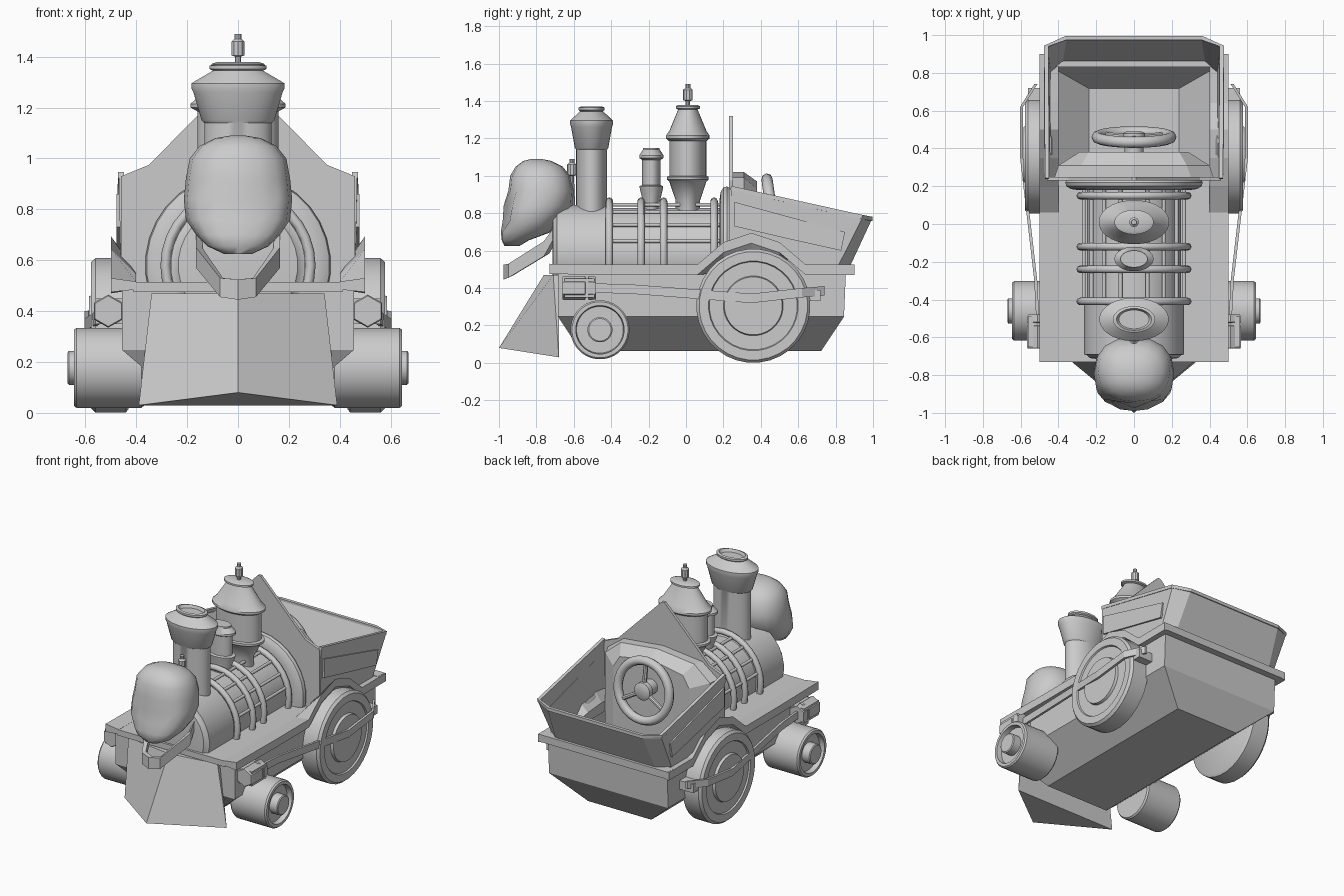
import bpy, bmesh
from math import sin, cos, pi, radians, copysign
from mathutils import Vector

if "Cube" in bpy.data.objects:
    bpy.data.objects.remove(bpy.data.objects["Cube"])


def mesh(name, verts, faces, smooth=0, mirror=False, thick=0):
    me = bpy.data.meshes.new(name)
    me.from_pydata([tuple(v) for v in verts], [], faces)
    bm = bmesh.new()
    bm.from_mesh(me)
    bmesh.ops.remove_doubles(bm, verts=bm.verts, dist=1e-5)
    bmesh.ops.recalc_face_normals(bm, faces=bm.faces)
    bm.to_mesh(me)
    bm.free()
    ob = bpy.data.objects.new(name, me)
    bpy.context.collection.objects.link(ob)
    if thick:
        m = ob.modifiers.new("thickness", "SOLIDIFY")
        m.thickness, m.offset = thick, 0
    if mirror:
        ob.modifiers.new("mirror", "MIRROR").use_clip = False
    if smooth:
        bpy.ops.object.select_all(action="DESELECT")
        ob.select_set(True)
        bpy.context.view_layer.objects.active = ob
        bpy.ops.object.shade_smooth_by_angle(angle=radians(smooth))
    return ob


def loft(name, rings, caps=(True, True), closed=True, **kw):
    n = len(rings[0])
    verts = [p for r in rings for p in r]
    faces = [[i * n + j, i * n + (j + 1) % n, (i + 1) * n + (j + 1) % n, (i + 1) * n + j]
             for i in range(len(rings) - 1) for j in range(n if closed else n - 1)]
    if caps[0]:
        faces.append(list(range(n)))
    if caps[1]:
        faces.append(list(range(len(verts) - n, len(verts))))
    return mesh(name, verts, faces, **kw)


def lathe(name, prof, axis, loc, n=32, sx=1, smooth=35, mirror=False):
    """prof = (radius, distance along axis); ends are capped."""
    def place(r, h, a):
        c, s = r * cos(a), r * sin(a)
        p = {"x": (h, c, s), "y": (c, h, s), "z": (c * sx, s, h)}[axis]
        return Vector(p) + Vector(loc)
    rings = [[place(r, h, 2 * pi * (k + .5) / n) for k in range(n)] for r, h in prof]
    return loft(name, rings, smooth=smooth, mirror=mirror)


def torus(name, R, r, loc, tilt=0, n=32, m=8):
    rings = []
    for i in range(n + 1):
        a = 2 * pi * i / n
        ring = []
        for j in range(m):
            b = 2 * pi * j / m
            q, y = R + r * cos(b), r * sin(b)
            x, z = q * cos(a), q * sin(a)
            ring.append(Vector((x, y * cos(tilt) - z * sin(tilt), y * sin(tilt) + z * cos(tilt))) + Vector(loc))
        rings.append(ring)
    return loft(name, rings, caps=(False, False), smooth=50)


def tube(name, pts, r, n=8, **kw):
    """Straight-segment bar through pts."""
    pts = [Vector(p) for p in pts]
    rings = []
    for i, p in enumerate(pts):
        d = (pts[min(i + 1, len(pts) - 1)] - pts[max(i - 1, 0)]).normalized()
        u = d.cross(Vector((0, 0, 1)) if abs(d.z) < .9 else Vector((0, 1, 0))).normalized()
        v = d.cross(u)
        rings.append([p + r * (u * cos(2 * pi * (k + .5) / n) + v * sin(2 * pi * (k + .5) / n)) for k in range(n)])
    return loft(name, rings, **kw)


def box(name, x0, x1, y0, y1, z0, z1, **kw):
    return loft(name, [[(x0, y0, z), (x1, y0, z), (x1, y1, z), (x0, y1, z)] for z in (z0, z1)], **kw)


def sym(half):
    """Mirror a half outline (x > 0 side) into a full closed outline."""
    return half + [(-x, *rest) for x, *rest in reversed(half)]


# Hollow hull with tapered bottom
hull = [(.24, -.56, .72, .07), (.45, -.68, .84, .25), (.45, -.68, .85, .5)]
loft("hull", [[(-x, a, z), (x, a, z), (x, b, z), (-x, b, z)] for x, a, b, z in hull],
     caps=(True, False), thick=.015)

# Running boards arching over the rear wheels, plus deck and rear belt
path = [(-.73, .53), (-.3, .525), (.06, .525), (.2, .645), (.35, .695), (.5, .645), (.64, .525), (.9, .525)]
loft("running_board", [[(.50, y, z), (.50, y, z - .055), (.40, y, .485), (.40, y, .515 + .25 * (z - .525))]
                       for y, z in path], mirror=True)
box("deck", -.41, .41, -.73, .25, .475, .515)
box("rear_belt", -.49, .49, .83, .9, .475, .525)

# Wedge-shaped plough at the front
front = [(.34, -.71, .47), (0, -.76, .47), (-.34, -.71, .47)]
low = [(.39, -.68, .03), (0, -1.0, .08), (-.39, -.68, .03)]
mesh("plough", front + low + [(.34, -.68, .47), (-.34, -.68, .47)],
     [(0, 1, 4, 3), (1, 2, 5, 4), (0, 6, 7, 2, 1), (6, 0, 3), (2, 7, 5), (3, 4, 5), (6, 3, 5, 7)])

# Boiler, bands and rods
lathe("boiler", [(.19, -.715), (.235, -.71), (.25, -.695), (.265, -.69), (.265, -.42), (.25, -.41), (.25, .2)],
      "y", (0, 0, .58))
lathe("boiler_collar", [(.30, .18), (.335, .185), (.36, .2), (.365, .22), (.355, .24), (.30, .25)], "y", (0, 0, .58))
for i, y in enumerate((-.41, -.24, -.12, .15)):
    torus(f"boiler_band_{i}", .285, .02, (0, y, .58))
for i, a in enumerate((15, 35, 55, 75)):
    x, z = .275 * cos(radians(a)), .58 + .275 * sin(radians(a))
    tube(f"boiler_rod_{i}", [(x, -.41, z), (x, .2, z)], .011, mirror=True, smooth=50)

# Stacks: oval in plan, wider across than long
lathe("chimney", [(.083, .75), (.083, 1.14), (.09, 1.15), (.11, 1.26), (.115, 1.275), (.115, 1.295), (.105, 1.305),
                  (.062, 1.345), (.07, 1.352), (.07, 1.365), (.058, 1.37), (.05, 1.35)], "z", (0, -.505, 0), sx=1.6)
lathe("small_dome", [(.045, .78), (.045, .86), (.062, .93), (.064, .945), (.05, .95), (.05, 1.085), (.065, 1.095),
                     (.065, 1.11), (.045, 1.14), (.045, 1.15)], "z", (0, -.185, 0), n=24, sx=1.6)
lathe("large_dome", [(.066, .78), (.066, .87), (.1, .97), (.112, .98), (.112, .995), (.1, 1.0), (.1, 1.185),
                     (.117, 1.2), (.117, 1.215), (.1, 1.24), (.052, 1.355), (.065, 1.36), (.065, 1.372), (.05, 1.38)],
      "z", (0, .01, 0), sx=1.6)
whistle = [(.012, 0), (.012, .03), (.026, .035), (.026, .09), (.014, .1), (.014, .12)]
lathe("dome_whistle", whistle, "z", (0, .01, 1.37), n=10)
lathe("front_whistle", [(.02, -.2)] + whistle, "z", (0, -.61, .97), n=10)

# Skull figurehead lofted from rounded sections: z, front y, back y, half width
skull = [(.625, -.97, -.89, .055), (.655, -.985, -.84, .12), (.70, -.99, -.72, .165), (.76, -.98, -.68, .205),
         (.84, -.975, -.605, .213), (.92, -.95, -.60, .205), (1.0, -.94, -.62, .19), (1.05, -.91, -.66, .15),
         (1.08, -.87, -.72, .09), (1.09, -.83, -.77, .03)]
rings = []
for z, a, b, w in skull:
    ring = []
    for k in range(16):
        t = 2 * pi * k / 16
        c, s = (copysign(abs(f) ** .85, f) for f in (cos(t), sin(t)))
        y = (a + b) / 2 + (b - a) / 2 * s
        if k in (11, 13) and .7 < z < .88:   # shallow eye sockets
            y += .025
        ring.append((w * c, y, z))
    rings.append(ring)
loft("skull", rings, smooth=60)
jaw = [(.165, -.71, .72, .66), (.165, -.76, .65, .57), (.07, -.95, .53, .455), (0, -.975, .525, .445)]
jaw = jaw + [(-x, y, t, b) for x, y, t, b in reversed(jaw[:-1])]
loft("skull_jaw", [[(x, y, t), (x, y, b), (x * .85, y + .03, b + .015), (x * .85, y + .03, t)] for x, y, t, b in jaw])

# Wheels
lathe("rear_wheel", [(.29, .43), (.305, .44), (.305, .56), (.29, .577), (.24, .577), (.235, .567), (.16, .567),
                     (.155, .585), (.03, .585)], "x", (0, .36, .305), mirror=True)
lathe("front_wheel", [(.15, .37), (.158, .38), (.158, .635), (.15, .645), (.13, .645), (.125, .61), (.067, .61),
                      (.067, .665), (.06, .67)], "x", (0, -.46, .177), mirror=True)

# Cylinder and drive rod
lathe("piston", [(.06, -.66), (.065, -.65), (.065, -.54), (.05, -.535), (.05, -.525), (.065, -.52), (.06, -.48)],
      "y", (.51, 0, .4), n=6, sx=1, smooth=0, mirror=True)
box("piston_mount", .42, .56, -.65, -.49, .35, .45, mirror=True)
rod = [(.51, -.5, .40), (.52, -.3, .395), (.595, .35, .345), (.595, .62, .375), (.52, .74, .385)]
loft("drive_rod", [[(x - .008, y, z - .025), (x + .008, y, z - .025), (x + .008, y, z + .025), (x - .008, y, z + .025)]
                   for x, y, z in rod], mirror=True)
box("rod_bracket", .44, .56, .65, .72, .33, .39, mirror=True)

# Open car body with flared tail, rim and raised side panel
bottom = sym([(.45, .24, .5), (.45, .80, .5), (.38, .86, .5)])
top = sym([(.46, .24, .935), (.465, .94, .78), (.36, .985, .77)])
loft("car_body", [bottom, top], caps=(False, False), closed=False, thick=.018)
tube("car_rim", top, .016, n=4)
panel = [(.26, .86), (.85, .70), (.83, .60), (.56, .66), (.26, .73)]
loft("side_panel", [[(x, y, z) for y, z in panel] for x in (.45, .477)], mirror=True)

# Gabled firewall, dashboard and steering wheel
gable = sym([(.46, .5), (.46, .93), (.35, .975), (.01, 1.32)])
loft("firewall", [[(x, y, z) for x, z in gable] for y in (.23, .25)])
dash = [(.25, [(.42, .3), (.42, .9), (.3, .99), (.01, 1.02)]), (.31, [(.4, .3), (.4, .89), (.28, .99), (.01, 1.02)]),
        (.38, [(.29, .3), (.29, .85), (.24, .93), (.01, .97)])]
loft("dashboard", [[(x, y, z) for x, z in sym(h)] for y, h in dash])
torus("steering_wheel", .195, .03, (0, .46, .79), tilt=radians(8))
lathe("steering_column", [(.05, .36), (.05, .44), (.06, .445), (.06, .48), (.04, .49)], "y", (0, 0, .79), n=16)
for i in range(3):
    a = radians(90 + 120 * i)
    tube(f"wheel_spoke_{i}", [(0, .46, .79), (.19 * cos(a), .46 - .027 * sin(a), .79 + .19 * sin(a))], .015)
